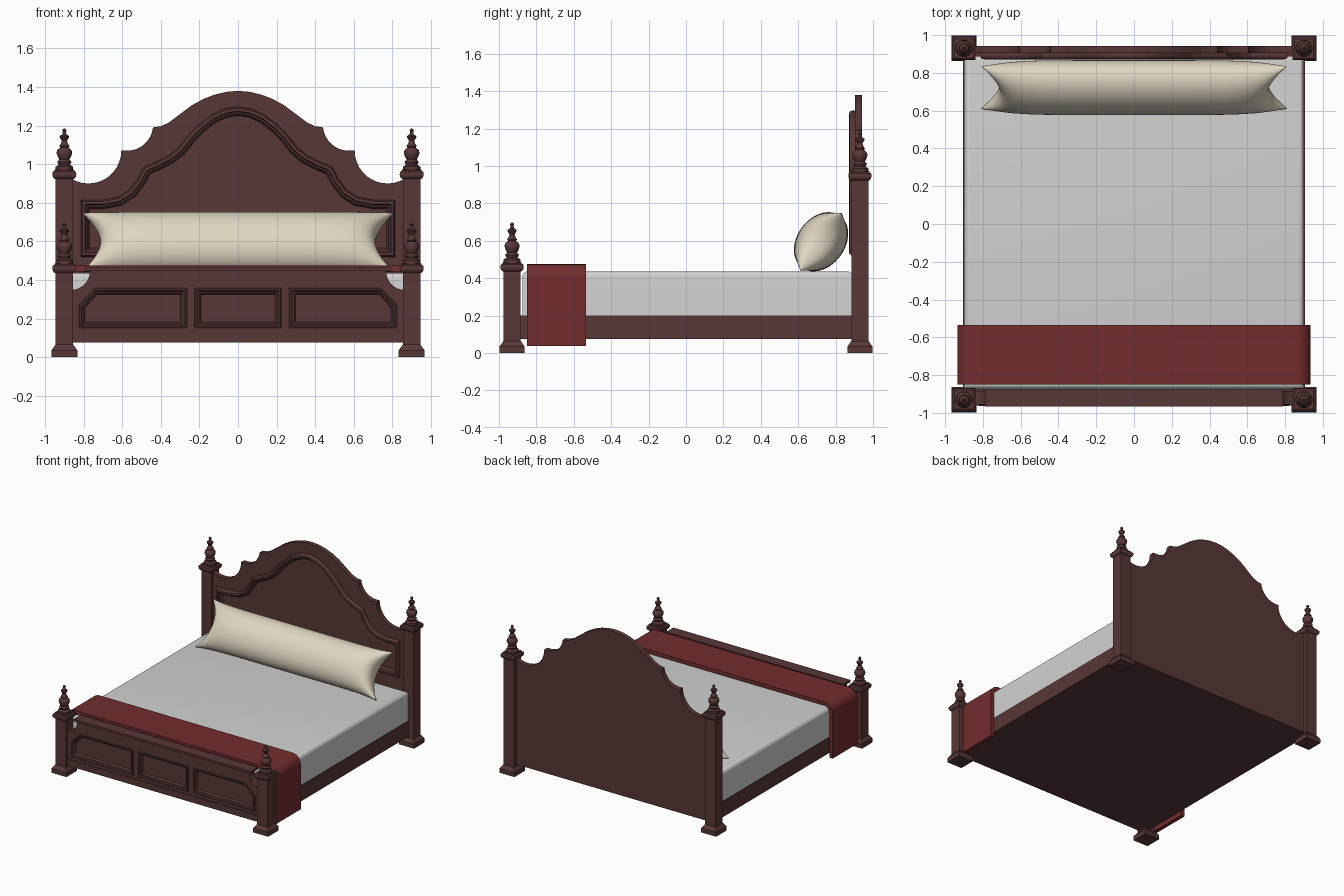
import bpy, bmesh
from math import sin, cos, pi, radians, sqrt
from mathutils import Vector, Matrix

cube = bpy.data.objects.get("Cube")
if cube:
    bpy.data.objects.remove(cube, do_unlink=True)


def material(name, rgb):
    m = bpy.data.materials.new(name)
    m.use_nodes = True
    m.diffuse_color = (*rgb, 1)
    bsdf = next(n for n in m.node_tree.nodes if n.type == 'BSDF_PRINCIPLED')
    bsdf.inputs["Base Color"].default_value = (*rgb, 1)
    return m


WOOD = material("mahogany", (0.098, 0.038, 0.038))
SHEET = material("white_sheet", (0.64, 0.64, 0.64))
RED = material("red_throw", (0.17, 0.026, 0.027))
CREAM = material("cream_pillow", (0.74, 0.67, 0.53))


def finish(name, bm, mat, smooth=None):
    """Turn a bmesh into a named object, smooth below the given angle."""
    bmesh.ops.remove_doubles(bm, verts=bm.verts, dist=1e-5)
    bmesh.ops.recalc_face_normals(bm, faces=bm.faces)
    me = bpy.data.meshes.new(name)
    bm.to_mesh(me)
    bm.free()
    me.materials.clear()
    me.materials.append(mat)
    for p in me.polygons:
        p.use_smooth = smooth is not None
        p.material_index = 0
    if smooth:
        me.set_sharp_from_angle(angle=radians(smooth))
    ob = bpy.data.objects.new(name, me)
    bpy.context.scene.collection.objects.link(ob)
    return ob


def box(name, x, y, z, mat, bevel=0):
    bm = bmesh.new()
    size = [b - a for a, b in (x, y, z)]
    mid = [(a + b) / 2 for a, b in (x, y, z)]
    bmesh.ops.create_cube(bm, size=1, matrix=Matrix.Translation(mid) @ Matrix.Diagonal((*size, 1)))
    if bevel:
        edges = [e for e in bm.edges if min(v.co.z for v in e.verts) > mid[2]]
        bmesh.ops.bevel(bm, geom=edges, offset=bevel, segments=5, profile=0.5, affect='EDGES')
    return finish(name, bm, mat, 35 if bevel else None)


def arc(cx, cz, r, a0, a1, n=12):
    angles = [radians(a0 + (a1 - a0) * i / n) for i in range(n + 1)]
    return [(cx + r * cos(a), cz + r * sin(a)) for a in angles]


def mirrored(half):
    """Close a right-hand half outline across x = 0."""
    return half + [(-x, z) for x, z in reversed(half) if x > 1e-6]


def plate(name, loops, y, mat, smooth=None):
    """Extrude an x-z outline, with later loops as holes, along y."""
    cu = bpy.data.curves.new(name, 'CURVE')
    cu.dimensions, cu.fill_mode = '2D', 'BOTH'
    cu.extrude = (y[1] - y[0]) / 2
    for loop in loops:
        s = cu.splines.new('POLY')
        s.points.add(len(loop) - 1)
        for p, (a, b) in zip(s.points, loop):
            p.co = (a, b, 0, 1)
        s.use_cyclic_u = True
    tmp = bpy.data.objects.new(name + "_outline", cu)
    bpy.context.scene.collection.objects.link(tmp)
    me = bpy.data.meshes.new_from_object(tmp.evaluated_get(bpy.context.evaluated_depsgraph_get()))
    bpy.data.objects.remove(tmp, do_unlink=True)
    bm = bmesh.new()
    bm.from_mesh(me)
    bm.transform(Matrix.Translation((0, sum(y) / 2, 0)) @ Matrix.Rotation(pi / 2, 4, 'X'))
    return finish(name, bm, mat, smooth)


def inset(loop, d):
    """Offset a closed outline inwards with mitred corners."""
    pts = [Vector(p) for p in loop]
    n = len(pts)
    area = sum(pts[i - 1].x * pts[i].y - pts[i].x * pts[i - 1].y for i in range(n))
    side = 1 if area > 0 else -1
    out = []
    for i, p in enumerate(pts):
        a, b = (p - pts[i - 1]).normalized(), (pts[(i + 1) % n] - p).normalized()
        na, nb = Vector((-a.y, a.x)) * side, Vector((-b.y, b.x)) * side
        out.append(p + (na + nb) * d / (1 + na.dot(nb)))
    return out


def moulding(name, loop, profile, mat, filled):
    """Sweep a profile of (inset, y) steps round an outline."""
    bm = bmesh.new()
    rings = [[bm.verts.new((p.x, y, p.y)) for p in inset(loop, d)] for d, y in profile]
    n = len(loop)
    pairs = list(zip(rings, rings[1:])) + ([] if filled else [(rings[-1], rings[0])])
    for r, s in pairs:
        for i in range(n):
            bm.faces.new((r[i - 1], r[i], s[i], s[i - 1]))
    if filled:
        bm.faces.new(rings[0])
        bm.faces.new(rings[-1])
    return finish(name, bm, mat)


def lathe(name, profile, segments, at, mat, smooth=None):
    """Turn (half width, z) steps; four segments give a square section."""
    bm = bmesh.new()
    k = sqrt(2) if segments == 4 else 1
    turn = [2 * pi * (i + 0.5) / segments for i in range(segments)]
    rings = [[bm.verts.new((at[0] + k * r * cos(a), at[1] + k * r * sin(a), z)) for a in turn]
             for r, z in profile]
    for r, s in zip(rings, rings[1:]):
        for i in range(segments):
            bm.faces.new((r[i - 1], r[i], s[i], s[i - 1]))
    bm.faces.new(rings[0])
    bm.faces.new(rings[-1])
    return finish(name, bm, mat, smooth)


# Four posts: square foot, shaft and cap, with a turned finial
FINIAL = [(0.046, 0), (0.046, 0.015), (0.03, 0.025), (0.037, 0.04), (0.027, 0.052), (0.034, 0.065),
          (0.041, 0.085), (0.038, 0.1), (0.022, 0.115), (0.027, 0.123), (0.018, 0.135),
          (0.014, 0.15), (0.025, 0.168), (0.023, 0.175), (0.011, 0.182), (0.008, 0.197),
          (0.012, 0.203), (0.004, 0.213)]
for end, y, top in (("front", -0.93, 0.485), ("back", 0.93, 0.972)):
    for side, x in (("left", 0.9), ("right", -0.9)):
        square = [(0.067, 0), (0.067, 0.035), (0.06, 0.045), (0.046, 0.065), (0.046, top - 0.05),
                  (0.052, top - 0.047), (0.06, top - 0.037), (0.062, top - 0.025),
                  (0.06, top - 0.012), (0.05, top - 0.005), (0.05, top)]
        lathe(f"{end}_{side}_post", square, 4, (x, y), WOOD)
        lathe(f"{end}_{side}_finial", [(r, top + z) for r, z in FINIAL], 20, (x, y), WOOD, 40)

# Bed base and mattress
box("bed_base", (-0.905, 0.905), (-0.92, 0.92), (0.075, 0.2), WOOD)
box("mattress", (-0.9, 0.9), (-0.875, 0.89), (0.2, 0.437), SHEET, 0.03)

# Headboard with scooped shoulders and a domed crest
crest = ([(0.865, 0.075)] + arc(0.775, 1.07, 0.17, -58, -180) + arc(0.575, 1.205, 0.135, -90, -174)
         + [(0.4, 1.197), (0.36, 1.215), (0.3, 1.26), (0.24, 1.305), (0.18, 1.338),
            (0.12, 1.361), (0.06, 1.375), (0, 1.38)])
plate("headboard", [mirrored(crest)], (0.904, 0.942), WOOD)

# Raised moulding following the crest
trim = [(0.815, 0.52), (0.815, 0.815), (0.7, 0.815), (0.62, 0.83), (0.565, 0.865), (0.52, 0.925),
        (0.49, 0.985), (0.42, 1.015), (0.36, 1.045), (0.31, 1.085), (0.25, 1.16), (0.2, 1.208),
        (0.14, 1.255), (0.07, 1.287), (0, 1.298)]
moulding("headboard_moulding", mirrored(trim),
         [(0, 0.91), (0, 0.888), (0.008, 0.874), (0.022, 0.872), (0.026, 0.882),
          (0.036, 0.886), (0.046, 0.904), (0.046, 0.91)], WOOD, False)

# Footboard with three recessed panels, top cap and bottom rail
end_panel = [(0.265, 0.15), (0.825, 0.15), (0.825, 0.27), (0.745, 0.357), (0.265, 0.357)]
panels = {
    "left": end_panel,
    "middle": mirrored([(0.225, 0.15), (0.225, 0.357)]),
    "right": [(-x, z) for x, z in end_panel],
}
foot = [(0.865, 0.075)] + arc(0.865, 0.445, 0.097, -90, -180, 8) + [(0.768, 0.46)]
plate("footboard", [mirrored(foot)] + list(panels.values()), (-0.955, -0.885), WOOD)
for side, loop in panels.items():
    moulding(f"footboard_{side}_panel", loop,
             [(0, -0.887), (0, -0.958), (0.004, -0.963), (0.012, -0.963), (0.016, -0.952),
              (0.024, -0.95), (0.032, -0.935)], WOOD, True)
box("footboard_cap", (-0.79, 0.79), (-0.967, -0.875), (0.45, 0.468), WOOD)
box("footboard_rail", (-0.86, 0.86), (-0.962, -0.885), (0.075, 0.127), WOOD)

# Folded throw draped over the foot of the mattress
drape = ([(x, z) for x, z in reversed(arc(0.86, 0.4, 0.045, 0, 90, 8))]
         + [(0.905, 0.037), (0.935, 0.037)] + arc(0.86, 0.4, 0.075, 0, 90, 8))
plate("throw_blanket", [mirrored(drape)], (-0.85, -0.535), RED, 35)

# Long pillow leaning on the headboard, pinched at both ends
pillow = bmesh.new()
NU, NV = 64, 24
up, out = Vector((0, 0.59, 0.81)), Vector((0, -0.81, 0.59))
for face in (1, -1):
    grid = []
    for i in range(NU + 1):
        u = sin(pi / 2 * (2 * i / NU - 1))
        row = []
        for j in range(NV + 1):
            v = sin(pi / 2 * (2 * j / NV - 1))
            x = 0.81 * u * (1 - 0.12 * (1 - v * v) * u ** 4)
            height = 0.172 * v * (1 + 0.1 * u ** 8)
            depth = 0.128 * sqrt(max(0, (1 - u ** 6) * (1 - v * v)))
            co = Vector((x, 0.722, 0.595)) + up * height + out * depth * face
            row.append(pillow.verts.new(co))
        grid.append(row)
    for a, b in zip(grid, grid[1:]):
        for j in range(NV):
            pillow.faces.new((a[j], a[j + 1], b[j + 1], b[j]))
finish("pillow", pillow, CREAM, 80)
